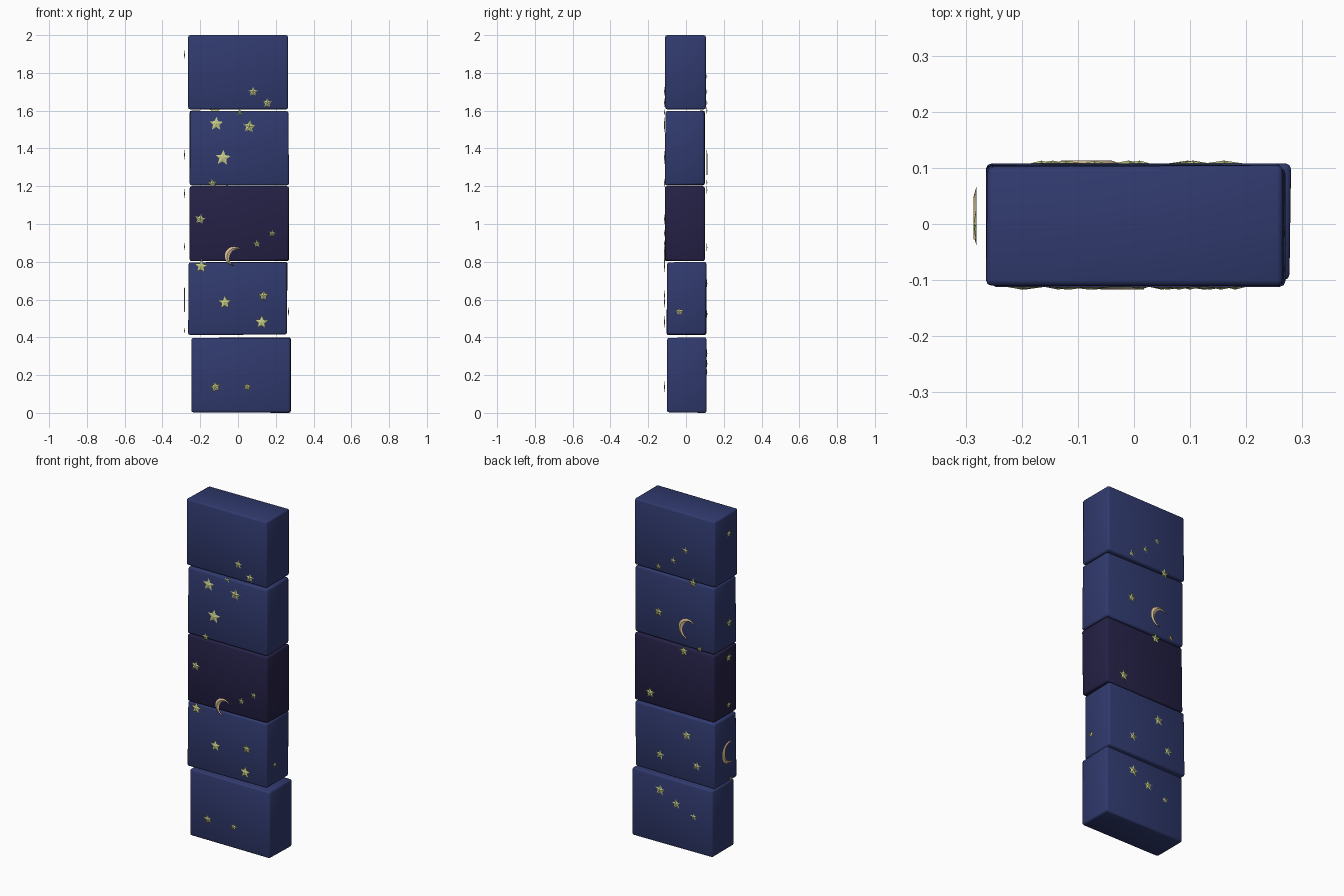
import bpy, bmesh, math, random
from mathutils import Vector, Matrix

random.seed(4)
if "Cube" in bpy.data.objects:
    bpy.data.objects.remove(bpy.data.objects["Cube"])


def material(name, rgb):
    m = bpy.data.materials.new(name)
    m.use_nodes = True
    m.diffuse_color = (*rgb, 1)
    m.node_tree.nodes["Principled BSDF"].inputs["Base Color"].default_value = (*rgb, 1)
    return m


BLUE = material("night blue", (0.03, 0.042, 0.155))
DARK = material("dark indigo", (0.018, 0.015, 0.061))
STAR = material("star yellow", (0.58, 0.62, 0.25))
MOON = material("moon cream", (0.70, 0.53, 0.31))


def finish(name, bm, mat, smooth):
    bmesh.ops.recalc_face_normals(bm, faces=bm.faces)
    mesh = bpy.data.meshes.new(name)
    bm.to_mesh(mesh)
    bm.free()
    mesh.materials.append(mat)
    obj = bpy.data.objects.new(name, mesh)
    bpy.context.collection.objects.link(obj)
    if smooth:
        for p in mesh.polygons:
            p.use_smooth = True
    return obj


# Slightly uneven stacked blocks
def block(name, mat, x, y, z):
    bm = bmesh.new()
    bmesh.ops.create_cube(bm, size=1)
    for v in bm.verts:
        inward = -1 if random.random() < 0.5 else 0
        for i, (a, b) in enumerate((x, y, z)):
            v.co[i] = (a + b) / 2 + v.co[i] * (b - a + inward * 0.006)
    bmesh.ops.bevel(bm, geom=bm.edges[:], offset=0.01, segments=2,
                    profile=0.5, affect='EDGES')
    finish(name, bm, mat, True)


block("bottom_block", BLUE, (-0.25, 0.28), (-0.103, 0.108), (0, 0.40))
block("lower_block", BLUE, (-0.264, 0.262), (-0.103, 0.108), (0.412, 0.80))
block("middle_block", DARK, (-0.256, 0.27), (-0.112, 0.10), (0.803, 1.20))
block("upper_block", BLUE, (-0.256, 0.27), (-0.112, 0.10), (1.205, 1.60))
block("top_block", BLUE, (-0.264, 0.265), (-0.11, 0.105), (1.607, 2.0))

# Each side: horizontal direction seen from outside, outward direction, distance
SIDES = {
    "front": (Vector((1, 0, 0)), Vector((0, -1, 0)), 0.112),
    "back": (Vector((-1, 0, 0)), Vector((0, 1, 0)), 0.108),
    "right": (Vector((0, -1, 0)), Vector((-1, 0, 0)), 0.281),
    "left": (Vector((0, 1, 0)), Vector((1, 0, 0)), 0.266),
}


def place(bm, side, along, z, turn):
    u, n, dist = SIDES[side]
    pos = Vector((along if u.x else 0, along if u.y else 0, z)) + n * dist
    frame = Matrix((u, Vector((0, 0, 1)), n)).transposed().to_4x4()
    spin = Matrix.Rotation(math.radians(turn), 4, 'Z')
    bmesh.ops.transform(bm, matrix=Matrix.Translation(pos) @ frame @ spin, verts=bm.verts)


# Five-pointed star with a raised centre
def star(side, along, z, r):
    bm = bmesh.new()
    rim = []
    for i in range(10):
        a = math.radians(90 + 36 * i)
        d = r if i % 2 == 0 else r * 0.46
        rim.append(bm.verts.new((d * math.cos(a), d * math.sin(a), 0)))
    top = bm.verts.new((0, 0, 0.005))
    for a, b in zip(rim, rim[1:] + rim[:1]):
        bm.faces.new((a, b, top))
    bm.faces.new(rim[::-1])
    place(bm, side, along, z, random.uniform(-12, 12))
    finish(side + "_star", bm, STAR, False)


# Crescent with a raised ridge
def moon(side, along, z, r, turn):
    bm = bmesh.new()
    rows = []
    steps = 14
    for i in range(steps + 1):
        t = i / steps
        a = math.radians(65 + 230 * t)
        w = 0.5 * math.sin(math.pi * t) + 0.02
        rows.append([bm.verts.new((r * k * math.cos(a), r * k * math.sin(a), h))
                     for k, h in ((1, 0), (1 - w / 2, 0.005), (1 - w, 0))])
    for p, q in zip(rows, rows[1:]):
        for i in range(3):
            j = (i + 1) % 3
            bm.faces.new((p[i], p[j], q[j], q[i]))
    bm.faces.new(rows[0])
    bm.faces.new(rows[-1])
    place(bm, side, along, z, turn)
    finish(side + "_moon", bm, MOON, False)


# Stars: position along the side, height, radius
STARS = {
    "front": [(.08, 1.7, .027), (.155, 1.64, .027), (.01, 1.59, .018), (-.115, 1.53, .038),
              (.06, 1.515, .036), (-.08, 1.35, .042), (-.135, 1.215, .025), (-.2, 1.025, .03),
              (.18, .95, .02), (.1, .895, .021), (-.195, .775, .037), (-.07, .585, .038),
              (.135, .62, .032), (.125, .48, .038), (-.12, .137, .032), (.05, .137, .025)],
    "back": [(-.07, 1.78, .02), (.01, 1.7, .02), (.105, 1.64, .02), (-.12, 1.6, .03),
             (.105, 1.37, .033), (-.06, 1.18, .034), (-.165, 1.22, .02), (.16, .875, .036),
             (-.08, .685, .032), (.095, .525, .028), (-.145, .52, .028), (.095, .315, .034),
             (-.01, .26, .03), (-.125, .215, .022)],
    "right": [(0, 1.895, .028), (-.005, 1.365, .034), (0, 1.16, .032), (0, .88, .025),
              (-.02, .435, .018)],
    "left": [(-.035, .535, .022)],
}
for side, spots in STARS.items():
    for spot in spots:
        star(side, *spot)

# Moons
moon("front", -.02, .83, .05, -25)
moon("back", -.085, 1.32, .06, -25)
moon("right", 0, .6, .066, 0)
